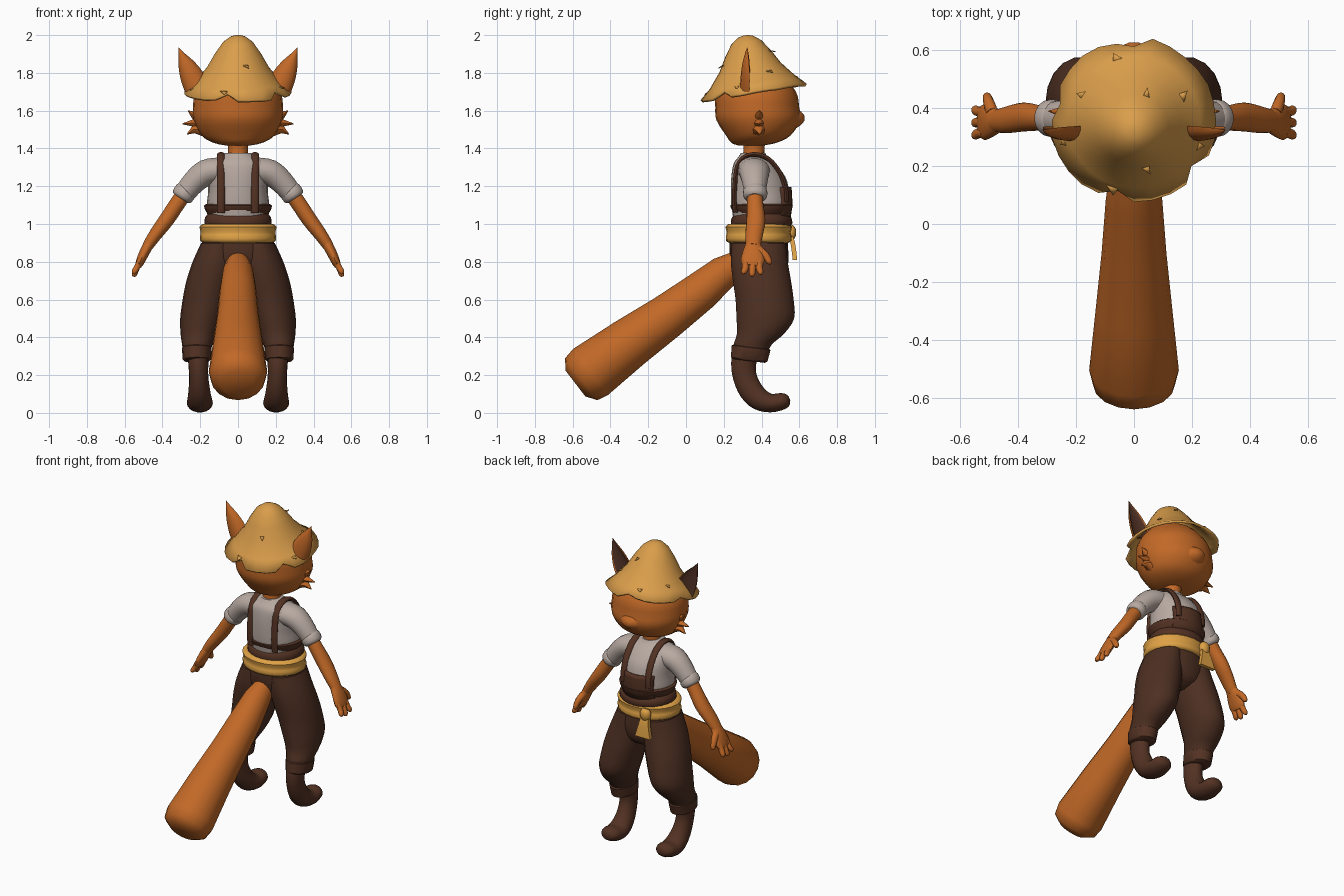
import bpy, bmesh, math, random
from mathutils import Vector, Matrix

random.seed(4)


def material(name, rgb):
    m = bpy.data.materials.new(name)
    m.diffuse_color = (*rgb, 1)
    return m


FUR = material("orange_fur", (0.54, 0.14, 0.02))
STRAW = material("straw", (0.70, 0.34, 0.07))
SASH = material("sash_yellow", (0.74, 0.36, 0.06))
SHIRT = material("shirt_grey_white", (0.48, 0.40, 0.36))
PANTS = material("trouser_brown", (0.075, 0.029, 0.016))
LEATHER = material("leather_brown", (0.088, 0.032, 0.017))
INNER = material("inner_ear_brown", (0.09, 0.035, 0.02))

X, Y, Z = Vector((1, 0, 0)), Vector((0, 1, 0)), Vector((0, 0, 1))


def ellipse(a):
    return math.cos(a), math.sin(a)


def box(a):
    return (math.copysign(1, math.cos(a + 0.78)), math.copysign(1, math.sin(a + 0.78)))


def smooth_path(pts, steps):
    """Catmull-Rom interpolation of ring tuples."""
    out = []
    for i in range(len(pts) - 1):
        p0, p1, p2 = pts[max(i - 1, 0)], pts[i], pts[i + 1]
        p3 = pts[min(i + 2, len(pts) - 1)]
        for s in range(steps):
            t = s / steps
            out.append([0.5 * (2 * b + (c - a) * t + (2 * a - 5 * b + 4 * c - d) * t * t
                               + (3 * b - a - 3 * c + d) * t ** 3)
                        for a, b, c, d in zip(p0, p1, p2, p3)])
    return out + [list(pts[-1])]


def finish(name, bm, mats, mirror=False, angle=45, thick=0):
    bmesh.ops.recalc_face_normals(bm, faces=bm.faces)
    me = bpy.data.meshes.new(name)
    bm.to_mesh(me)
    bm.free()
    for m in mats:
        me.materials.append(m)
    me.shade_smooth()
    me.set_sharp_from_angle(angle=math.radians(angle))
    ob = bpy.data.objects.new(name, me)
    bpy.context.collection.objects.link(ob)
    if thick:
        mod = ob.modifiers.new("thickness", 'SOLIDIFY')
        mod.thickness, mod.offset = thick, -1
    if mirror:
        mod = ob.modifiers.new("mirror", 'MIRROR')
        mod.use_mirror_merge = False
    return ob


def loft(name, pts, *mats, ref=X, axis=None, n=18, steps=3, mirror=False,
         section=ellipse, inner=(), angle=45):
    """Skin rings (x, y, z, radius along ref, other radius) into a closed tube."""
    pts = smooth_path(pts, steps)
    bm, rings = bmesh.new(), []
    for i, p in enumerate(pts):
        c = Vector(p[:3])
        t = axis or Vector(pts[min(i + 1, len(pts) - 1)][:3]) - Vector(pts[max(i - 1, 0)][:3])
        t = t.normalized()
        u = (ref - t * ref.dot(t)).normalized()
        v = t.cross(u)
        ring = []
        for k in range(n):
            a, b = section(2 * math.pi * k / n)
            ring.append(bm.verts.new(c + u * a * p[3] + v * b * p[4]))
        rings.append(ring)
    for r0, r1 in zip(rings, rings[1:]):
        for k in range(n):
            f = bm.faces.new((r0[k], r0[(k + 1) % n], r1[(k + 1) % n], r1[k]))
            f.material_index = 1 if k in inner else 0
    bm.faces.new(rings[0])
    bm.faces.new(rings[-1])
    return finish(name, bm, mats, mirror, angle)


def stack(name, rows, mat, **kw):
    """Horizontal rings on the centre line: (z, centre y, rx, ry)."""
    return loft(name, [(0, y, z, a, b) for z, y, a, b in rows], mat, axis=Z, n=24, **kw)


# head, snout, neck, cheek tufts
stack("head", [(1.415, .34, .06, .06), (1.43, .36, .13, .12), (1.47, .383, .195, .172),
               (1.55, .383, .235, .222), (1.62, .377, .238, .222), (1.70, .37, .224, .212),
               (1.80, .35, .15, .15), (1.85, .33, .06, .06)], FUR)
loft("snout", [(0, .50, 1.56, .13, .085), (0, .57, 1.56, .09, .06), (0, .61, 1.56, .05, .035),
               (0, .627, 1.56, .018, .013)], FUR)
stack("neck", [(1.33, .355, .06, .06), (1.40, .36, .052, .055), (1.45, .36, .065, .065)], FUR)
for i, (z, tx, tz) in enumerate([(1.575, .265, 1.60), (1.535, .295, 1.53), (1.50, .27, 1.475)]):
    loft("cheek_tuft_%d" % i, [(.19, .385, z, .04, .035), (.235, .387, z, .022, .02),
                               (tx, .39, tz, .002, .002)], FUR, ref=Y, n=8, steps=1, mirror=True)


# ears: hollow towards the face
def ear_section(a):
    s = math.sin(a)
    return math.cos(a), 0.25 - (0.75 * s if s > 0 else -0.3 * s)


loft("ear", [(.215, .32, 1.72, .068, .068), (.245, .322, 1.783, .062, .065),
             (.275, .323, 1.846, .043, .05), (.300, .324, 1.90, .016, .025),
             (.315, .325, 1.935, .001, .002)], FUR, INNER, n=16, mirror=True,
     section=ear_section, inner=range(9, 15))

# straw hat: flared cone with ragged rim and torn flaps
tilt = Matrix.Translation((0, .36, 1.70)) @ Matrix.Rotation(math.radians(9), 4, 'X')
profile = [(.287, 0), (.23, .05), (.165, .13), (.122, .205), (.08, .265), (.04, .295), (.015, .302)]
bm, rings, N = bmesh.new(), [], 28
notches = {7: .9, 8: .95, 20: .88, 25: .9, 13: .93}
for j, (r, h) in enumerate(profile):
    ring = []
    for k in range(N):
        a = 2 * math.pi * k / N
        q = r * (notches.get(k, 1) + random.uniform(-.02, .015)) if j == 0 else r
        ring.append(bm.verts.new((q * math.cos(a), q * math.sin(a), h + (r - q) * .8)))
    rings.append(ring)
for r0, r1 in zip(rings, rings[1:]):
    for k in range(N):
        bm.faces.new((r0[k], r0[(k + 1) % N], r1[(k + 1) % N], r1[k]))
bm.faces.new(rings[-1])
bm.transform(tilt)
finish("straw_hat", bm, [STRAW], thick=.016)

bm = bmesh.new()
for a, h in [(-1.3, .16), (-1.9, .03), (-.4, .04), (.5, .09), (1.2, .2), (1.8, .05), (2.6, .08), (3.4, .03)]:
    r = .265 - h * .86 if h < .13 else .165 - (h - .13) * .6
    vs = [bm.verts.new((q * math.cos(a + d), q * math.sin(a + d), h + e))
          for q, d, e in [(r, -.08, .005), (r, .1, .005), (r + .03, .06, -.005)]]
    bm.faces.new(vs)
bm.transform(tilt)
finish("torn_straw_flaps", bm, [STRAW], thick=.005)

# shirt with sleeves and rolled cuffs
torso = [(1.03, .395, .150, .145), (1.10, .395, .165, .155), (1.17, .392, .158, .155),
         (1.25, .383, .160, .143), (1.32, .362, .160, .110), (1.352, .355, .105, .08),
         (1.375, .355, .068, .065)]
stack("shirt", torso, SHIRT)
loft("sleeve", [(.10, .36, 1.285, .085, .068), (.17, .362, 1.272, .08, .07),
                (.23, .364, 1.225, .068, .064), (.285, .366, 1.16, .056, .056)],
     SHIRT, ref=Y, mirror=True)
loft("sleeve_cuff", [(.272, .366, 1.178, .054, .052), (.278, .366, 1.172, .064, .060),
                     (.295, .366, 1.148, .063, .059), (.303, .366, 1.136, .05, .048)],
     SHIRT, ref=Y, mirror=True)

# arms and hands
loft("arm", [(.27, .365, 1.18, .042, .042), (.32, .366, 1.11, .043, .042),
             (.38, .37, 1.02, .05, .041), (.44, .36, .94, .046, .035), (.48, .355, .88, .038, .029)],
     FUR, ref=Y, mirror=True)
loft("palm", [(.465, .355, .905, .036, .028), (.495, .355, .85, .056, .027),
              (.518, .352, .80, .062, .023), (.528, .35, .777, .05, .017)], FUR, ref=Y, mirror=True)
for i, (y0, y1, z) in enumerate([(.315, .307, .735), (.352, .350, .722), (.388, .394, .732)]):
    loft("finger_%d" % i, [(.515, y0, .81, .019, .018), (.535, y0, .77, .018, .017),
                           (.549, y1, z + .012, .016, .015), (.553, y1, z, .007, .007)],
         FUR, ref=Y, n=10, mirror=True)
loft("thumb", [(.49, .385, .865, .024, .022), (.502, .42, .835, .020, .019),
               (.508, .44, .80, .016, .015), (.51, .443, .787, .007, .007)],
     FUR, ref=Y, n=10, mirror=True)

# high waistband, bib and braces
stack("waistband", [(.97, .395, .165, .15), (1.005, .40, .178, .163), (1.035, .40, .174, .157),
                    (1.052, .40, .162, .143), (1.07, .40, .172, .155), (1.098, .40, .180, .166),
                    (1.106, .40, .165, .15)], LEATHER, steps=2)
bm, grid = bmesh.new(), []
for z, cy, rx, ry in torso[:3] + [(1.195, .391, .158, .153)]:
    grid.append([bm.verts.new((x, cy + .014 + ry * math.sqrt(1 - (x / rx) ** 2), z))
                 for x in [-.12 + .03 * i for i in range(9)]])
for r0, r1 in zip(grid, grid[1:]):
    for k in range(8):
        bm.faces.new((r0[k], r0[k + 1], r1[k + 1], r1[k]))
finish("bib", bm, [LEATHER], thick=.02)
loft("shoulder_strap", [(.09, y, z, .022, .013) for y, z in
                        [(.262, 1.06), (.255, 1.14), (.262, 1.24), (.274, 1.31), (.31, 1.355), (.37, 1.368),
                         (.435, 1.345), (.485, 1.29), (.515, 1.23), (.53, 1.17), (.53, 1.12)]],
     LEATHER, n=10, mirror=True)

# sash with knot and hanging end
stack("sash", [(.90, .385, .18, .155), (.91, .385, .199, .172), (.935, .385, .202, .174),
               (.955, .385, .197, .169), (.985, .385, .204, .176), (1.0, .385, .185, .16)], SASH, steps=2)
loft("sash_knot", [(-.09, .55, .99, .02, .015), (-.09, .555, .97, .035, .027),
                   (-.09, .555, .94, .035, .027), (-.09, .555, .915, .022, .015)], SASH, n=12)
loft("sash_end", [(-.09, .553, .94, .028, .012), (-.09, .567, .89, .036, .012),
                  (-.09, .577, .81, .056, .012)], SASH, axis=Z, n=4, section=box)

# trousers
stack("hips", [(.96, .385, .165, .15), (.88, .385, .198, .155), (.80, .39, .20, .152),
               (.73, .395, .15, .125), (.69, .395, .06, .06)], PANTS)
loft("trouser_leg", [(.10, .385, .90, .095, .145), (.118, .388, .80, .122, .153),
                     (.143, .402, .70, .130, .156), (.168, .416, .60, .125, .156),
                     (.190, .420, .50, .116, .155), (.206, .395, .42, .098, .127),
                     (.216, .352, .36, .080, .102), (.218, .337, .30, .068, .09)],
     PANTS, axis=Z, mirror=True)
loft("trouser_cuff", [(.218, .333, .275, .066, .085), (.218, .334, .283, .075, .099),
                      (.218, .345, .345, .079, .105), (.218, .346, .353, .068, .09)],
     LEATHER, axis=Vector((0, .12, 1)), steps=1, mirror=True)

# boots with curled toes
loft("boot", [(.212, .32, .33, .058, .07), (.210, .305, .26, .053, .067), (.208, .312, .19, .051, .064),
              (.205, .343, .12, .057, .064), (.203, .39, .072, .065, .060), (.202, .45, .052, .069, .050),
              (.202, .51, .062, .062, .045), (.202, .537, .072, .042, .032), (.202, .548, .076, .015, .012)],
     LEATHER, mirror=True)

# tail: thick club shape sloping back to the ground
loft("tail", [(0, .29, .80, .06, .065), (0, .20, .745, .082, .088), (0, .08, .645, .098, .104),
              (0, -.10, .51, .112, .118), (0, -.30, .37, .133, .135), (0, -.505, .217, .155, .153),
              (0, -.555, .178, .142, .14), (0, -.585, .155, .085, .085)], FUR, n=16, steps=1, angle=60)
